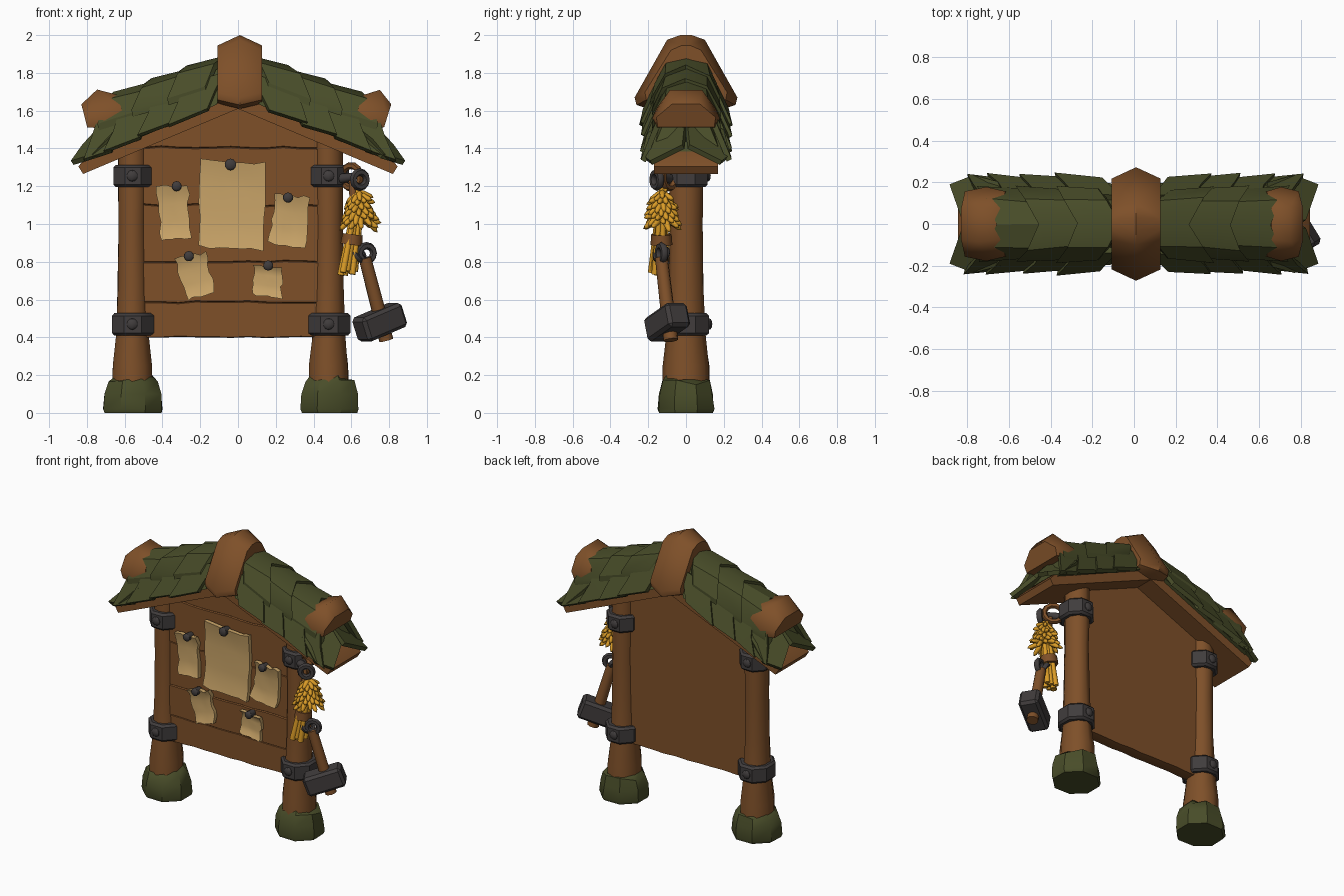
import bpy, bmesh, math, random
from math import sin, cos, pi
from mathutils import Vector, Matrix, Euler

random.seed(4)
old = bpy.data.objects.get("Cube")
if old:
    bpy.data.objects.remove(old, do_unlink=True)


def material(name, rgb):
    m = bpy.data.materials.new(name)
    m.use_nodes = True
    m.diffuse_color = (*rgb, 1)
    b = m.node_tree.nodes["Principled BSDF"]
    b.inputs["Base Color"].default_value = (*rgb, 1)
    b.inputs["Roughness"].default_value = 0.9
    return m


WOOD = material("brown wood", (0.21, 0.08, 0.022))
MOSS = material("moss green", (0.066, 0.074, 0.022))
PAPER = material("parchment", (0.59, 0.375, 0.14))
IRON = material("dark iron", (0.052, 0.046, 0.046))
STRAW = material("golden straw", (0.7, 0.33, 0.02))


def jit(a):
    return random.uniform(-a, a)


def finish(bm, name, mat, angle=35):
    bmesh.ops.recalc_face_normals(bm, faces=bm.faces[:])
    me = bpy.data.meshes.new(name)
    bm.to_mesh(me)
    bm.free()
    me.materials.append(mat)
    ob = bpy.data.objects.new(name, me)
    bpy.context.collection.objects.link(ob)
    bpy.ops.object.select_all(action="DESELECT")
    ob.select_set(True)
    bpy.context.view_layer.objects.active = ob
    bpy.ops.object.shade_smooth_by_angle(angle=math.radians(angle))


def grid(bm, rows):
    """Join rows of points into quads."""
    vs = [[bm.verts.new(p) for p in r] for r in rows]
    return [bm.faces.new((a[i], a[i + 1], b[i + 1], b[i]))
            for a, b in zip(vs, vs[1:]) for i in range(len(a) - 1)]


def thicken(bm, faces, offset):
    """Turn a sheet into a closed slab by extruding it along an offset."""
    res = bmesh.ops.extrude_face_region(bm, geom=faces, use_keep_orig=True)
    moved = [v for v in res["geom"] if isinstance(v, bmesh.types.BMVert)]
    bmesh.ops.translate(bm, verts=moved, vec=offset)


def hull(bm, pts):
    vs = [bm.verts.new(p) for p in pts]
    res = bmesh.ops.convex_hull(bm, input=vs)
    junk = [v for v in res["geom_interior"] if isinstance(v, bmesh.types.BMVert)]
    bmesh.ops.delete(bm, geom=junk, context="VERTS")


def rings(bm, cx, profile, n, sy=1.0, wobble=0.0, top_wobble=0.0):
    """Stack of rings (radius, height) around a vertical axis, capped."""
    loops = []
    for k, (r, z) in enumerate(profile):
        tw = top_wobble if k >= len(profile) - 2 else 0
        loops.append([])
        for i in range(n):
            a = 2 * pi * (i + 0.5) / n
            rr = r + jit(wobble)
            loops[-1].append(bm.verts.new((cx + rr * cos(a), rr * sy * sin(a), z + jit(tw))))
    for a, b in zip(loops, loops[1:]):
        for i in range(n):
            j = (i + 1) % n
            bm.faces.new((a[i], a[j], b[j], b[i]))
    bm.faces.new(loops[0])
    bm.faces.new(loops[-1])


def rod(bm, p, q, r0, r1, n=8):
    p, q = Vector(p), Vector(q)
    m = Matrix.Translation((p + q) / 2) @ (q - p).to_track_quat("Z", "Y").to_matrix().to_4x4()
    bmesh.ops.create_cone(bm, cap_ends=True, segments=n, radius1=r0, radius2=r1,
                          depth=(q - p).length, matrix=m)


def ball(bm, loc, scale, rot=Matrix(), u=10, v=6):
    bmesh.ops.create_uvsphere(bm, u_segments=u, v_segments=v, radius=1,
                              matrix=Matrix.Translation(loc) @ rot @ Matrix.Diagonal((*scale, 1)))


def torus(bm, loc, rot, R, r, n=12, m=6):
    mat = Matrix.Translation(loc) @ Euler(rot).to_matrix().to_4x4()
    rows = [[mat @ Vector(((R + r * cos(2 * pi * j / m)) * cos(2 * pi * i / n),
                           (R + r * cos(2 * pi * j / m)) * sin(2 * pi * i / n),
                           r * sin(2 * pi * j / m))) for j in range(m + 1)] for i in range(n + 1)]
    grid(bm, rows)
    bmesh.ops.remove_doubles(bm, verts=bm.verts[:], dist=1e-5)


# Posts, mossy feet and iron bands
for side, cx in (("right", -0.56), ("left", 0.48)):
    bm = bmesh.new()
    rings(bm, cx, [(0.112, 0.05), (0.108, 0.25), (0.09, 0.42), (0.08, 0.7), (0.076, 1.0),
                   (0.08, 1.25), (0.078, 1.5)], 10, 1.12, 0.003)
    finish(bm, side + "_post", WOOD, 60)
    bm = bmesh.new()
    rings(bm, cx + 0.004, [(0.16, 0), (0.168, 0.02), (0.16, 0.1), (0.14, 0.165), (0.112, 0.19)],
          8, 0.95, 0.004, 0.018)
    finish(bm, side + "_mossy_foot", MOSS, 40)
    for label, z, r in (("lower", 0.41, 0.121), ("upper", 1.195, 0.113)):
        bm = bmesh.new()
        rings(bm, cx + 0.004, [(r - 0.014, z), (r, z + 0.014), (r, z + 0.104),
                               (r - 0.014, z + 0.118)], 8, 1.1)
        for f in (-1, 1):
            ball(bm, (cx, f * r * 1.02, z + 0.06), (0.03, 0.016, 0.03))
        finish(bm, f"{side}_{label}_band", IRON)

# Horizontal board planks sharing wavy seams, cut under the gable
xs = [-0.5 + i * 0.0925 for i in range(11)]
seams = [[min(z + jit(0.006), 1.67 - 0.427 * abs(x)) for x in xs]
         for z in (0.40, 0.585, 0.80, 1.10, 1.405, 1.75)]
for k, (lo, hi) in enumerate(zip(seams, seams[1:])):
    bm = bmesh.new()
    y = -0.05 - 0.004 * (k % 2)
    rows = [[(x, yy, z + d) for x, z in zip(xs, line)] for line, yy, d in (
        (lo, 0.035, 0), (lo, y + 0.006, 0), (lo, y, 0.004),
        (hi, y, -0.004), (hi, y + 0.006, 0), (hi, 0.035, 0), (lo, 0.035, 0))]
    grid(bm, rows)
    bmesh.ops.remove_doubles(bm, verts=bm.verts[:], dist=1e-5)
    bmesh.ops.holes_fill(bm, edges=bm.edges[:])
    finish(bm, f"board_plank_{k + 1}", WOOD)


# Roof surface: s = side, u = distance from the ridge, v = -1 (front eave) to 1 (back eave)
def roof_point(s, u, v, lift=0.0):
    a, f = abs(v), (1 if v > 0 else -1)
    if a < 0.35:
        y, g = 0.1 * a / 0.35, 0.08 * a / 0.35
    else:
        k = (a - 0.35) / 0.65
        y, g = 0.1 + 0.115 * k, 0.08 + 0.92 * k
    x = u + 0.16 * a
    z = (1.895 - 0.36 * x) * (1 - g) + (1.69 - 0.43 * x) * g
    n = Vector((0.3, f * min(1, a * 1.6), 0.85 - 0.45 * a)).normalized() * lift
    return Vector((s * (x + n.x), y * f + n.y, z + n.z))


def shingle(bm, s, u0, u1, vs, lift, inward):
    skew = jit(0.02)
    rows = [[roof_point(s, u + skew * abs(v) + jit(0.01), v + jit(0.03), lift + extra) for v in vs]
            for u, extra in ((u0, 0.0), (u1, 0.02))]
    thicken(bm, grid(bm, rows), inward)


for s, side in ((-1, "right"), (1, "left")):
    bm = bmesh.new()
    hull(bm, [roof_point(s, u, v, -0.02) for u in (-0.04, 0.63)
              for v in (-1, -0.7, -0.35, 0, 0.35, 0.7, 1)])
    finish(bm, side + "_roof_core", MOSS)
    bm = bmesh.new()
    for f in (-1, 1):
        for u0, u1 in ((-0.02, 0.19), (0.17, 0.36), (0.34, 0.52), (0.5, 0.65)):
            shingle(bm, s, u0, u1, (f * 0.52, f * 0.78, f * 1.03), 0.006,
                    (-0.006 * s, -0.026 * f, -0.014))
        # Flap folding over the open end of the slope
        flap = [(0.66, 0, 1.6), (0.825, 0.02, 1.42), (0.885, 0.19, 1.335), (0.77, 0.235, 1.37),
                (0.64, 0.2, 1.5)]
        face = bm.faces.new([bm.verts.new((s * x, f * y, z)) for x, y, z in flap])
        thicken(bm, [face], (-0.015 * s, -0.012 * f, -0.022))
    for u0, u1 in ((0.06, 0.26), (0.24, 0.45), (0.43, 0.64)):
        shingle(bm, s, u0, u1, (-0.64, -0.34, 0, 0.34, 0.64), 0.02, (-0.008 * s, 0, -0.035))
    finish(bm, side + "_roof_shingles", MOSS, 30)

# Brown gable beam under the shingles
bm = bmesh.new()
for s in (-1, 1):
    hull(bm, [(s * x, y, z) for y in (-0.17, 0.17)
              for x, z in ((0, 1.61), (0, 1.72), (0.82, 1.265), (0.845, 1.305), (0.78, 1.38))])
finish(bm, "gable_beam", WOOD)


# Saddle blocks over the ridge and near both eaves
def saddle(name, cx, cz, half, profile, tilt, shrink):
    bm = bmesh.new()
    rot = Matrix.Rotation(tilt, 3, "Y")
    pts = []
    for x, ys, top in ((-half, shrink, 0.055), (0, 1, 0), (half, shrink, 0.055)):
        for y, z in profile:
            for f in (-1, 1):
                drop = -top if z > 0 else top * 0.5
                pts.append(rot @ Vector((x, f * y * ys, z + drop)) + Vector((cx, 0, cz)))
    hull(bm, pts)
    bmesh.ops.dissolve_limit(bm, angle_limit=0.05, verts=bm.verts[:], edges=bm.edges[:])
    finish(bm, name, WOOD, 48)


saddle("ridge_block", 0.01, 1.8, 0.118, ((0.03, 0.2), (0.1, 0.175), (0.272, -0.13),
                                        (0.262, -0.17), (0.2, -0.19)), 0, 0.8)
eave = ((0.085, 0.105), (0.178, -0.05), (0.17, -0.105))
saddle("right_eave_block", -0.72, 1.61, 0.1, eave, -0.25, 0.88)
saddle("left_eave_block", 0.72, 1.61, 0.08, eave, 0.3, 0.88)

# Pinned notes: top-left, top-right, bottom-right, bottom-left corners (x, z), then pin
notes = {
    "large_note": ((-0.2, 1.34), (0.145, 1.32), (0.13, 0.86), (-0.21, 0.88), (-0.04, 1.315)),
    "upper_right_note": ((-0.43, 1.2), (-0.265, 1.21), (-0.25, 0.93), (-0.41, 0.91), (-0.325, 1.2)),
    "upper_left_note": ((0.2, 1.16), (0.38, 1.14), (0.36, 0.87), (0.16, 0.9), (0.265, 1.14)),
    "lower_right_note": ((-0.34, 0.82), (-0.17, 0.85), (-0.12, 0.64), (-0.27, 0.6), (-0.26, 0.83)),
    "lower_left_note": ((0.08, 0.79), (0.24, 0.77), (0.23, 0.61), (0.08, 0.63), (0.16, 0.78)),
}
for name, (tl, tr, br, bl, pin) in notes.items():
    tl, tr, br, bl = map(Vector, (tl, tr, br, bl))
    bm = bmesh.new()
    rows, n = [], 7
    for j in range(n):
        t = j / (n - 1)
        rows.append([])
        for i in range(n):
            p = tl.lerp(tr, i / (n - 1)).lerp(bl.lerp(br, i / (n - 1)), t)
            e = 0.009 if i in (0, n - 1) or j in (0, n - 1) else 0
            y = -0.078 - 0.018 * (2 * t - 1) ** 4 + jit(0.002)
            rows[-1].append((p.x + jit(e), y, p.y + jit(e)))
    thicken(bm, grid(bm, rows), (0, 0.03, 0))
    finish(bm, name, PAPER, 45)
    bm = bmesh.new()
    r = 0.031 if name == "large_note" else 0.027
    rod(bm, (pin[0], -0.06, pin[1]), (pin[0], -0.112, pin[1]), r * 0.8, r, 10)
    ball(bm, (pin[0], -0.112, pin[1]), (r, 0.014, r))
    finish(bm, name + "_pin", IRON, 45)

# Hook, rope and straw bundle beside the left post
bm = bmesh.new()
torus(bm, (0.645, -0.155, 1.235), (pi / 2, 0, 0.5), 0.04, 0.02)
rod(bm, (0.54, -0.08, 1.24), (0.62, -0.13, 1.25), 0.028, 0.02)
finish(bm, "iron_hook", IRON, 60)
bm = bmesh.new()
torus(bm, (0.6, -0.09, 1.25), (pi / 2, 0.3, -0.6), 0.06, 0.019)
rod(bm, (0.605, -0.12, 1.23), (0.615, -0.125, 1.1), 0.02, 0.025)
rod(bm, (0.6, -0.13, 0.89), (0.607, -0.13, 0.945), 0.058, 0.054)
finish(bm, "rope_ties", WOOD, 60)
bm = bmesh.new()
for i in range(9):
    a = i * 2.4
    r = 0.016 * math.sqrt(i)
    dx, dy = r * cos(a), r * sin(a)
    rod(bm, (0.575 + dx, -0.145 + dy, 0.74 + jit(0.015)), (0.62 + dx * 0.6, -0.13 + dy * 0.6, 1.02),
        0.019, 0.015, 6)
for i in range(64):
    a, t = i * 2.4, i / 63
    d = Vector((cos(a), sin(a), -0.7 + jit(0.5))).normalized()
    r = 0.022 + 0.045 * t
    loc = Vector((0.64, -0.125, 1.16 - 0.16 * t)) + Vector((cos(a) * r, sin(a) * r * 0.9, 0))
    ball(bm, loc, (0.018, 0.018, 0.06), d.to_track_quat("Z", "Y").to_matrix().to_4x4(), 6, 4)
finish(bm, "straw_bundle", STRAW, 60)

# Hanging hammer
bm = bmesh.new()
torus(bm, (0.68, -0.13, 0.845), (pi / 2, 0, 0.4), 0.04, 0.02)
torus(bm, (0.64, -0.13, 0.84), (0.5, 0.9, 0), 0.036, 0.016)
finish(bm, "hammer_rings", IRON, 60)
bm = bmesh.new()
rod(bm, (0.672, -0.13, 0.82), (0.785, -0.08, 0.385), 0.034, 0.039, 10)
finish(bm, "hammer_handle", WOOD, 45)
bm = bmesh.new()
rot = Euler((0, -0.35, 0.55)).to_matrix().to_4x4()
bmesh.ops.create_cube(bm, size=1, matrix=Matrix.Translation((0.75, -0.1, 0.48)) @ rot
                      @ Matrix.Diagonal((0.26, 0.135, 0.135, 1)))
bmesh.ops.bevel(bm, geom=bm.edges[:], offset=0.018, segments=1, affect="EDGES")
finish(bm, "hammer_head", IRON)
